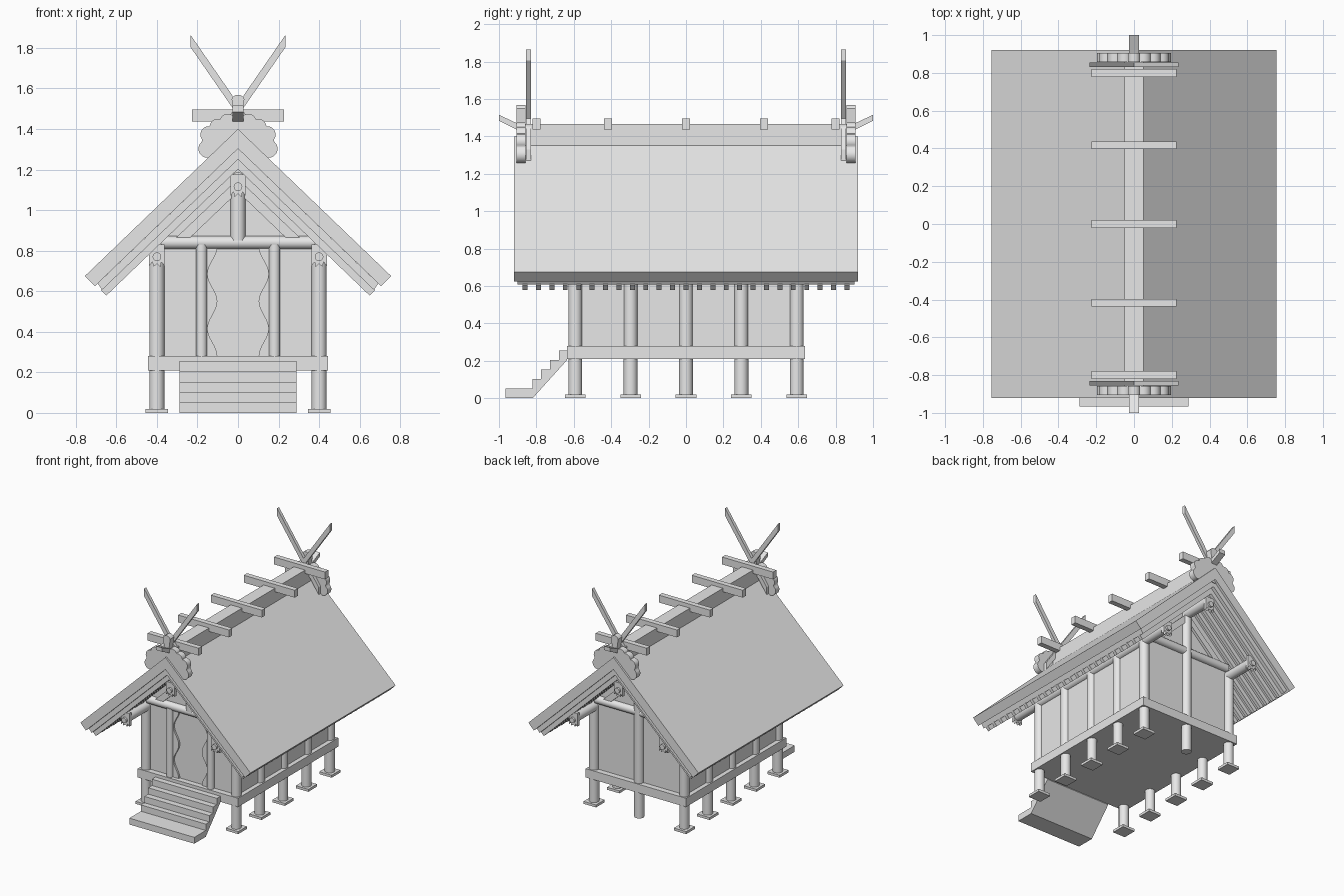
import bpy, bmesh, math
from mathutils import Vector

cube = bpy.data.objects.get("Cube")
if cube:
    bpy.data.objects.remove(cube, do_unlink=True)

grey = bpy.data.materials.new("plain grey")
grey.use_nodes = True
colour = (0.8, 0.8, 0.8, 1)
grey.diffuse_color = colour
grey.node_tree.nodes["Principled BSDF"].inputs["Base Color"].default_value = colour


def finish(name, bm, smooth=False):
    bmesh.ops.recalc_face_normals(bm, faces=bm.faces)
    mesh = bpy.data.meshes.new(name)
    bm.to_mesh(mesh)
    bm.free()
    mesh.materials.append(grey)
    obj = bpy.data.objects.new(name, mesh)
    bpy.context.scene.collection.objects.link(obj)
    if smooth:
        bpy.ops.object.select_all(action='DESELECT')
        obj.select_set(True)
        bpy.context.view_layer.objects.active = obj
        bpy.ops.object.shade_smooth_by_angle(angle=math.radians(40))
    return obj


def prism(name, outline, start, end, along='y', smooth=False):
    """Extrude an outline: (x, z) along y, or (y, z) along x."""
    bm = bmesh.new()

    def place(p, d):
        return (p[0], d, p[1]) if along == 'y' else (d, p[0], p[1])
    near = [bm.verts.new(place(p, start)) for p in outline]
    far = [bm.verts.new(place(p, end)) for p in outline]
    bm.faces.new(near)
    bm.faces.new(far)
    n = len(outline)
    for i in range(n):
        j = (i + 1) % n
        bm.faces.new((near[i], near[j], far[j], far[i]))
    return finish(name, bm, smooth)


def box(name, x, y, z):
    return prism(name, [(x[0], z[0]), (x[1], z[0]), (x[1], z[1]), (x[0], z[1])], *y)


def rod(name, a, b, radius):
    a, b = Vector(a), Vector(b)
    bm = bmesh.new()
    bmesh.ops.create_cone(bm, cap_ends=True, segments=24, radius1=radius,
                          radius2=radius, depth=(b - a).length)
    turn = (b - a).to_track_quat('Z', 'Y').to_matrix().to_4x4()
    turn.translation = (a + b) / 2
    bmesh.ops.transform(bm, matrix=turn, verts=bm.verts)
    return finish(name, bm, True)


def chevron(name, top, outer, inner, bottom, y0, y1):
    """Both roof slopes in one bent section."""
    side = [outer, inner]
    outline = [(0, top)] + side + [(0, bottom)] + [(-x, z) for x, z in reversed(side)]
    return prism(name, outline, y0, y1)


# Floor, walls and side columns
box("floor", (-0.445, 0.445), (-0.635, 0.635), (0.21, 0.28))
for s in (-1, 1):
    box("side_wall", (s * 0.4 - 0.01, s * 0.4 + 0.01), (-0.59, 0.59), (0.28, 0.83))
    for i in range(-2, 3):
        y = i * 0.296
        rod("column", (s * 0.4, y, 0.01), (s * 0.4, y, 0.79), 0.037)
        box("column_foot", (s * 0.4 - 0.055, s * 0.4 + 0.055),
            (y - 0.055, y + 0.055), (0, 0.02))

# Roof layers and rafters
chevron("roof", 1.40, (0.755, 0.675), (0.706, 0.625), 1.303, -0.92, 0.92)
chevron("roof_boarding", 1.303, (0.692, 0.638), (0.67, 0.607), 1.25, -0.90, 0.90)
for i in range(-12, 13):
    y = i * 0.0717
    chevron("rafter", 1.25, (0.677, 0.605), (0.65, 0.578), 1.202, y - 0.013, y + 0.013)

# Purlins
for x, z in ((0, 1.15), (-0.4, 0.78), (0.4, 0.78)):
    rod("purlin", (x, -0.84, z), (x, 0.84, z), 0.037)

# Cloud outline of the ridge end ornament, traced around a row of lobes
centre = Vector((0, 1.37))
lobes = [(0.15, 1.303, 0.045), (0.143, 1.372, 0.042), (0.1, 1.41, 0.04),
         (0.05, 1.435, 0.04)]
lobes += [(-x, z, r) for x, z, r in lobes] + [(0, 1.535, 0.034), (0, 1.37, 0.09)]
cloud = []
for i in range(144):
    a = math.tau * i / 144
    u = Vector((math.cos(a), math.sin(a)))
    reach = 0
    for x, z, r in lobes:
        d = Vector((x, z)) - centre
        off = d.x * u.y - d.y * u.x
        if abs(off) < r:
            reach = max(reach, d.dot(u) + math.sqrt(r * r - off * off))
    cloud.append(centre + u * reach)

pendant = [(-0.038, 0.06), (0.038, 0.06), (0.038, -0.045), (0.022, -0.025),
           (0.017, -0.05), (0, -0.035), (-0.017, -0.05), (-0.022, -0.025),
           (-0.038, -0.045)]

# Parts found on both gable ends
for f in (-1, 1):
    prism("gable_wall", [(-0.4, 0.28), (0.4, 0.28), (0.4, 0.83), (0, 1.21), (-0.4, 0.83)],
          f * 0.57, f * 0.59)
    rod("gable_beam", (-0.38, f * 0.592, 0.84), (0.38, f * 0.592, 0.84), 0.032)
    rod("king_post", (0, f * 0.592, 0.85), (0, f * 0.592, 1.14), 0.037)
    for s in (-1, 1):
        prism("gable_strut", [(s * 0.31, 0.86), (s * 0.24, 0.86),
                              (s * 0.01, 1.08), (s * 0.01, 1.145)], f * 0.585, f * 0.612)
        # Crossed finials
        prism("crossed_finial", [(s * 0.235, 1.865), (s * 0.235, 1.805),
                                 (s * -0.135, 1.27), (s * -0.135, 1.33)],
              f * 0.83, f * 0.855)
    for x, z in ((0, 1.115), (-0.4, 0.77), (0.4, 0.77)):
        prism("purlin_pendant", [(x + px, z + pz) for px, pz in pendant],
              f * 0.835, f * 0.86)
        rod("pendant_boss", (x, f * 0.85, z), (x, f * 0.875, z), 0.021)
    prism("ridge_end_ornament", cloud, f * 0.857, f * 0.905, smooth=True)
    prism("ridge_end_spur", [(f * 1.0, 1.515), (f * 1.0, 1.483),
                             (f * 0.85, 1.41), (f * 0.85, 1.445)], -0.026, 0.026, 'x')

# Ridge beam and cross billets
box("ridge_beam", (-0.05, 0.05), (-0.86, 0.86), (1.33, 1.465))
for y in (-0.8, -0.417, 0, 0.417, 0.8):
    box("ridge_billet", (-0.226, 0.226), (y - 0.021, y + 0.021), (1.437, 1.496))

# Free post at the back
rod("back_post", (0, 0.592, 0), (0, 0.592, 0.85), 0.037)

# Doorway posts with wavy side panels
for s in (-1, 1):
    rod("door_post", (s * 0.18, -0.6, 0.27), (s * 0.18, -0.6, 0.83), 0.028)
    wave = [(s * (0.126 - 0.024 * math.cos(math.tau * 2 * i / 32)), 0.28 + 0.54 * i / 32)
            for i in range(33)]
    prism("door_side_panel", [(s * 0.18, 0.28)] + wave + [(s * 0.18, 0.82)],
          -0.605, -0.585)

# Stairs
steps = [(-0.965, 0)]
fronts = [-0.965, -0.82, -0.775, -0.727, -0.68, -0.635]
for i in range(5):
    z = 0.051 * (i + 1)
    steps += [(fronts[i], z), (fronts[i + 1], z)]
steps += [(-0.635, 0.205), (-0.82, 0)]
prism("stairs", steps, -0.288, 0.288, 'x')
